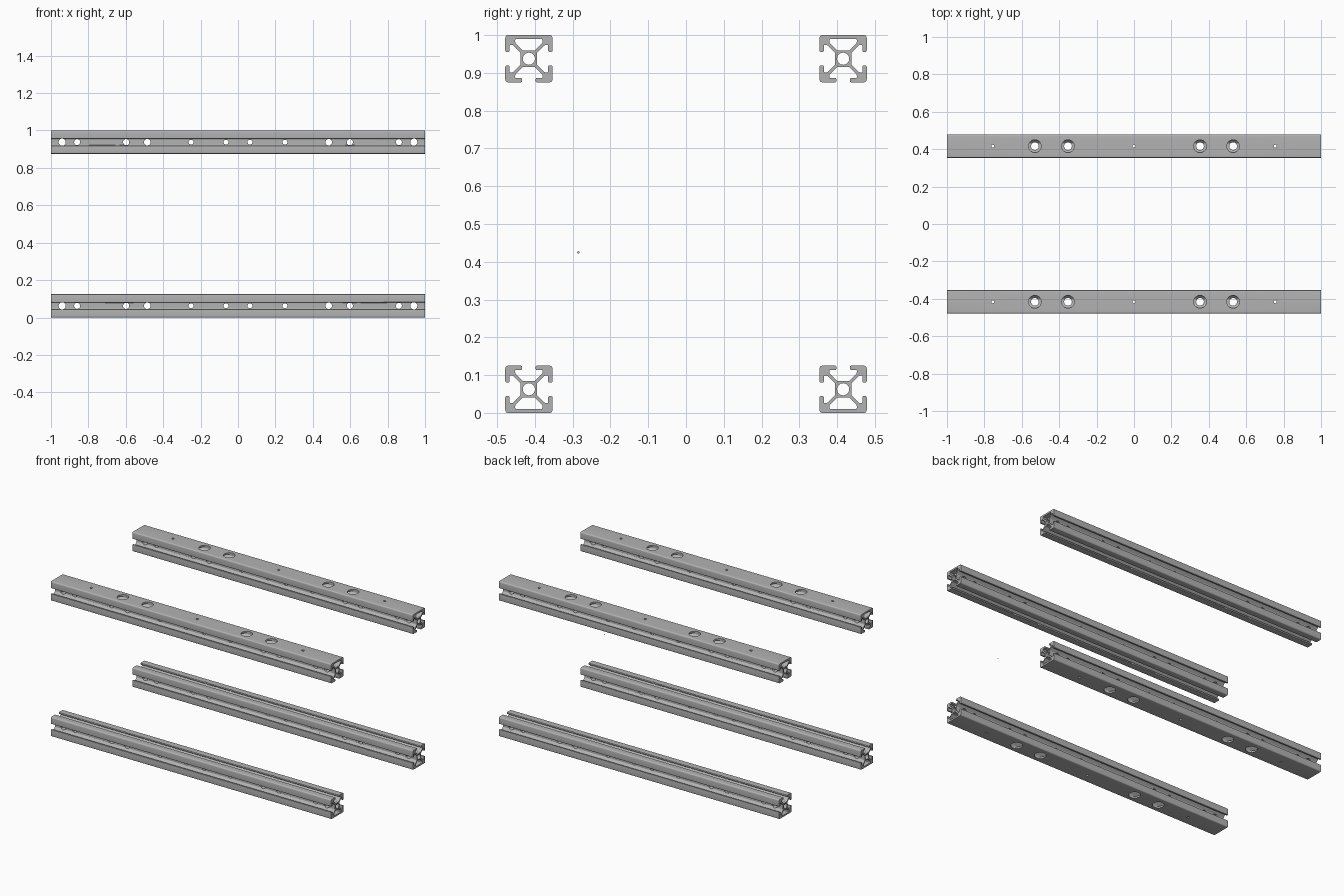
import bpy, bmesh, math
from mathutils import Matrix, Vector

if "Cube" in bpy.data.objects:
    bpy.data.objects.remove(bpy.data.objects["Cube"])

H = 0.0625       # half width of the rail
WALL = 0.052     # inner face of the closed wall
LIP = 0.051      # inner face of the slot lips
SLOT = 0.018     # half width of the slot mouth
BORE = 0.016     # centre bore radius

# Brushed aluminium
metal = bpy.data.materials.new("aluminium grey")
metal.use_nodes = True
grey = (0.45, 0.45, 0.45, 1)
metal.diffuse_color = grey
metal.node_tree.nodes["Principled BSDF"].inputs["Base Color"].default_value = grey


def rounded(points, steps=4):
    """Replace each (u, v, radius) corner by a small curve."""
    out = []
    for i, (u, v, r) in enumerate(points):
        p = Vector((u, v))
        before = Vector(points[i - 1][:2])
        after = Vector(points[(i + 1) % len(points)][:2])
        a = p + (before - p).normalized() * r
        b = p + (after - p).normalized() * r
        for k in range(steps + 1):
            t = k / steps
            out.append(a * (1 - t) ** 2 + p * 2 * t * (1 - t) + b * t * t)
    return out


def add_loop(bm, points):
    verts = [bm.verts.new((-1, p[0], p[1])) for p in points]
    return [bm.edges.new((verts[i - 1], verts[i])) for i in range(len(verts))]


def new_object(name, bm):
    mesh = bpy.data.meshes.new(name)
    bm.to_mesh(mesh)
    bm.free()
    obj = bpy.data.objects.new(name, mesh)
    bpy.context.collection.objects.link(obj)
    return obj


# Rail section: three open slots and one closed side on top
web = [(0.042, 0.036, 0.002), (0.0215, 0.0155, 0.002)]
half = [(H, SLOT, 0.004), (LIP, SLOT, 0.004), (LIP, 0.036, 0.002)] + web
outline = []
for turn in (2, 3, 4):
    c, s = round(math.cos(turn * math.pi / 2)), round(math.sin(turn * math.pi / 2))
    side = [(H, -H, 0.008)] + [(u, -v, r) for u, v, r in half] + half[::-1]
    outline += [(u * c - v * s, u * s + v * c, r) for u, v, r in side]
outline.append((H, H, 0.008))

chamber_half = [(WALL, 0.036, 0.003)] + web
chamber = [(v, u, r) for u, v, r in chamber_half]
chamber += [(-v, u, r) for u, v, r in chamber_half[::-1]]
bore = [(BORE * math.cos(k * math.pi / 16), BORE * math.sin(k * math.pi / 16))
        for k in range(32)]

bm = bmesh.new()
edges = add_loop(bm, rounded(outline)) + add_loop(bm, rounded(chamber)) + add_loop(bm, bore)
bmesh.ops.triangle_fill(bm, edges=edges, use_beauty=True)
result = bmesh.ops.extrude_face_region(bm, geom=bm.faces[:], use_keep_orig=True)
moved = [g for g in result["geom"] if isinstance(g, bmesh.types.BMVert)]
bmesh.ops.translate(bm, verts=moved, vec=(2, 0, 0))
bmesh.ops.recalc_face_normals(bm, faces=bm.faces[:])
rail = new_object("rail_blank", bm)

# Drill cutters
drills = bmesh.new()


def drill(x, radius, axis, low=-0.1, high=0.1):
    mid = (low + high) / 2
    if axis == "Y":
        place = Matrix.Translation((x, mid, 0)) @ Matrix.Rotation(math.pi / 2, 4, "X")
    else:
        place = Matrix.Translation((x, 0, mid))
    bmesh.ops.create_cone(drills, cap_ends=True, segments=24, radius1=radius,
                          radius2=radius, depth=high - low, matrix=place)


# Cross holes through the core
for x, radius in ((0.94, 0.019), (0.86, 0.016), (0.598, 0.0165),
                  (0.485, 0.0175), (0.251, 0.013), (0.064, 0.013)):
    drill(x, radius, "Y")
    drill(-x, radius, "Y")
# Stepped access holes through the closed wall and the core
for x in (-0.53, -0.353, 0.353, 0.53):
    drill(x, 0.034, "Z", low=0.045)
    drill(x, 0.0205, "Z", high=0.03)
# Small pilot holes
for x in (-0.755, 0, 0.755):
    drill(x, 0.008, "Z")
cutter = new_object("drill_cutter", drills)
cutter.hide_render = True

cut = rail.modifiers.new("drill", "BOOLEAN")
cut.operation = "DIFFERENCE"
cut.solver = "EXACT"
cut.object = cutter
bpy.context.view_layer.update()
mesh = bpy.data.meshes.new_from_object(
    rail.evaluated_get(bpy.context.evaluated_depsgraph_get()))
mesh.name = "rail"
mesh.materials.clear()
mesh.materials.append(metal)
bpy.data.objects.remove(rail)
bpy.data.objects.remove(cutter)

# Four rails, closed sides facing up on top and down below
rails = []
for level, z, roll in (("upper", 1 - H, 0), ("lower", H, math.pi)):
    for place, y in (("front", -0.416), ("back", 0.416)):
        obj = bpy.data.objects.new(f"{level}_{place}_rail", mesh)
        obj.location = (0, y, z)
        obj.rotation_euler = (roll, 0, 0)
        bpy.context.collection.objects.link(obj)
        rails.append(obj)
bpy.ops.object.select_all(action="DESELECT")
rails[0].select_set(True)
bpy.context.view_layer.objects.active = rails[0]
bpy.ops.object.shade_smooth_by_angle(angle=math.radians(30))

# Tiny loose disc between the rails
bm = bmesh.new()
bmesh.ops.create_cone(bm, cap_ends=True, segments=12, radius1=0.003, radius2=0.003,
                      depth=0.001, matrix=Matrix.Rotation(math.pi / 2, 4, "Y"))
disc = new_object("loose_disc", bm)
disc.location = (0.78, -0.285, 0.425)
disc.data.materials.append(metal)
